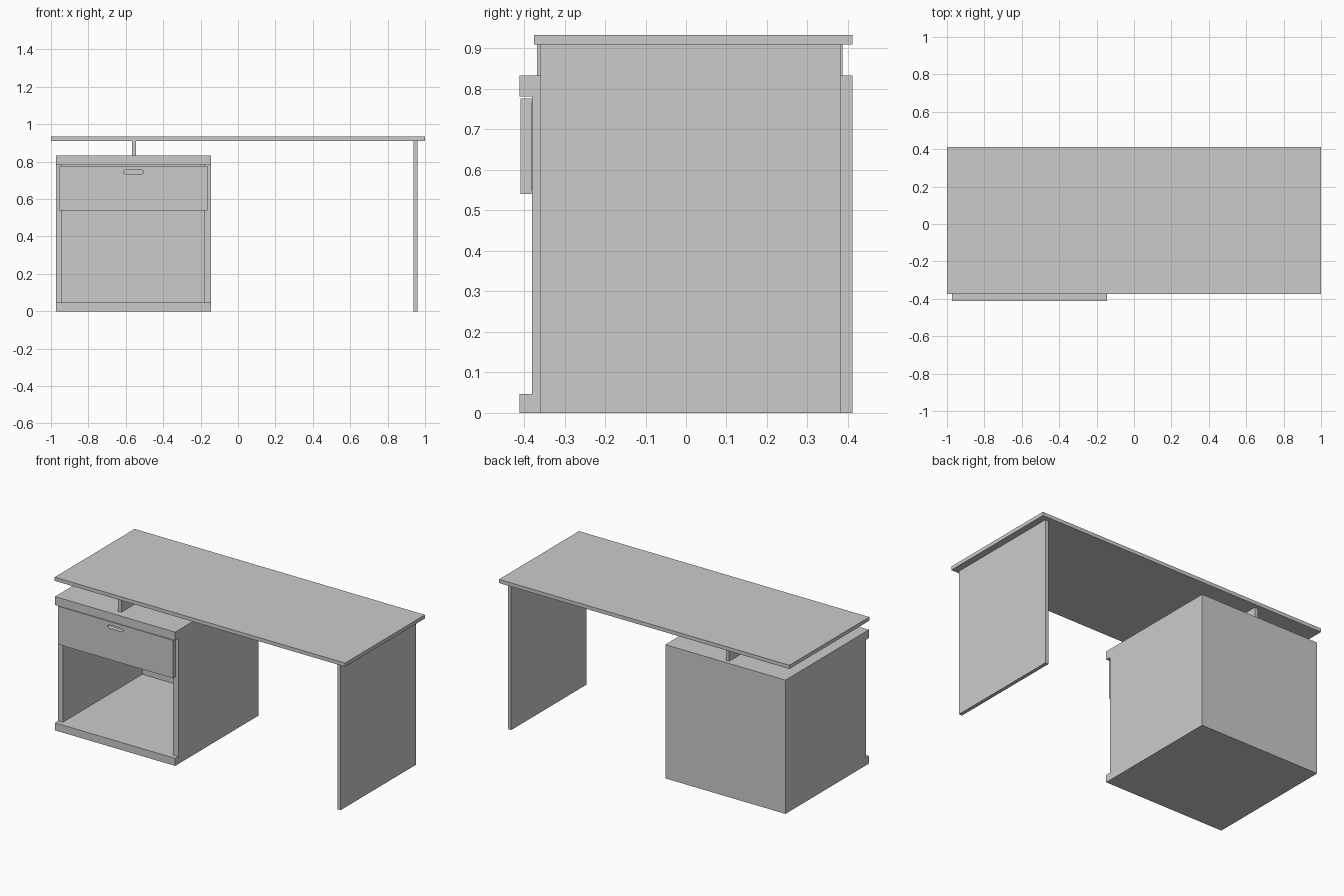
import bpy
import bmesh
import math

if "Cube" in bpy.data.objects:
    bpy.data.objects.remove(bpy.data.objects["Cube"])


def box(name, x, y, z):
    """Box from (min, max) ranges on each axis."""
    bm = bmesh.new()
    bmesh.ops.create_cube(bm, size=1)
    for v in bm.verts:
        v.co = [r[0] if c < 0 else r[1] for c, r in zip(v.co, (x, y, z))]
    return link(name, bm)


def link(name, bm):
    mesh = bpy.data.meshes.new(name)
    bm.to_mesh(mesh)
    bm.free()
    obj = bpy.data.objects.new(name, mesh)
    bpy.context.collection.objects.link(obj)
    return obj


def slot(name, x, y, z, steps=6):
    """Stadium-shaped prism along y."""
    r, zc = (z[1] - z[0]) / 2, sum(z) / 2
    bm = bmesh.new()
    ring = []
    for cx, start in ((x[1] - r, -90), (x[0] + r, 90)):
        for i in range(steps + 1):
            a = math.radians(start + 180 * i / steps)
            ring.append(bm.verts.new((cx + r * math.cos(a), y[0], zc + r * math.sin(a))))
    face = bm.faces.new(ring)
    new = bmesh.ops.extrude_face_region(bm, geom=[face])["geom"]
    for v in new:
        if isinstance(v, bmesh.types.BMVert):
            v.co.y = y[1]
    bmesh.ops.recalc_face_normals(bm, faces=bm.faces)
    return link(name, bm)


def cut(obj, cutter):
    """Subtract the cutter and delete it."""
    mod = obj.modifiers.new("cut", 'BOOLEAN')
    mod.operation, mod.solver, mod.object = 'DIFFERENCE', 'EXACT', cutter
    cutter.hide_render = True
    bpy.context.view_layer.objects.active = obj
    bpy.ops.object.modifier_apply(modifier=mod.name)
    bpy.data.objects.remove(cutter)


# Desktop, its spacer on the cabinet, and the panel leg
box("desktop", (-1, 1), (-0.375, 0.411), (0.91, 0.933))
box("spacer", (-0.568, -0.546), (-0.368, 0.386), (0.833, 0.91))
box("panel_leg", (0.937, 0.959), (-0.359, 0.382), (0, 0.91))

# Cabinet: a block hollowed out, with side edges set back from top and bottom
cabinet = box("cabinet", (-0.973, -0.145), (-0.411, 0.411), (0, 0.833))
cut(cabinet, box("inside_cutter", (-0.941, -0.18), (-1, 0.402), (0.047, 0.781)))
cut(cabinet, box("setback_cutter", (-1.2, 0.1), (-1, -0.38), (0.047, 0.781)))

# Drawer front with a rounded grip slot
front = box("drawer_front", (-0.954, -0.162), (-0.409, -0.382), (0.54, 0.777))
cut(front, slot("grip_cutter", (-0.612, -0.504), (-0.6, -0.2), (0.735, 0.755)))

# Open drawer tray behind the front
tray = box("drawer_tray", (-0.937, -0.184), (-0.382, 0.36), (0.552, 0.765))
cut(tray, box("tray_cutter", (-0.92, -0.201), (-1, 0.345), (0.567, 1)))
